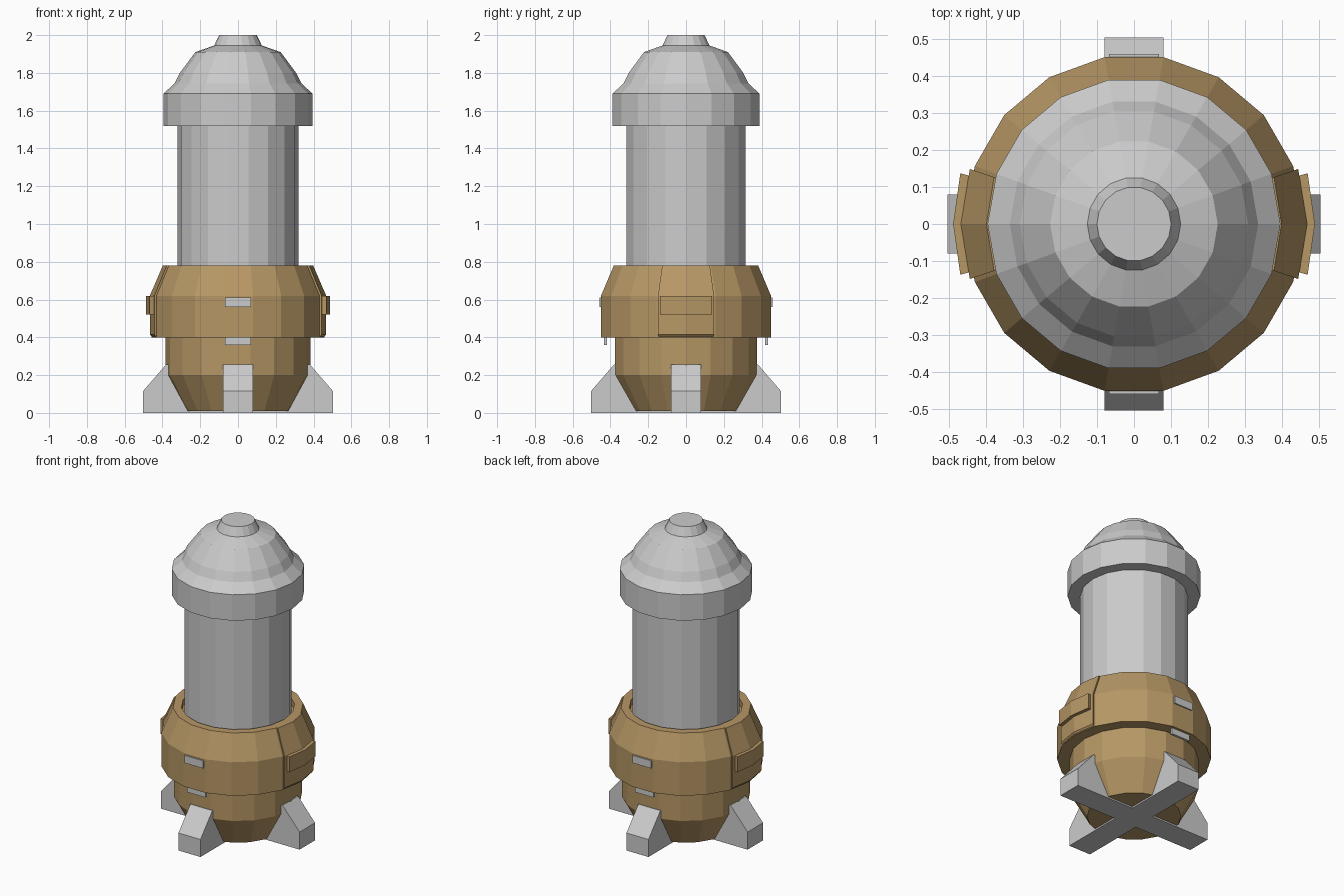
import bpy, bmesh
from math import cos, sin, radians

if "Cube" in bpy.data.objects:
    bpy.data.objects.remove(bpy.data.objects["Cube"])

brown = bpy.data.materials.new("brown_paint")
brown.diffuse_color = (0.47, 0.31, 0.13, 1)
brown.use_nodes = True
brown.node_tree.nodes["Principled BSDF"].inputs["Base Color"].default_value = brown.diffuse_color


def finish(name, bm, mat=None):
    bmesh.ops.remove_doubles(bm, verts=bm.verts, dist=1e-5)
    bmesh.ops.recalc_face_normals(bm, faces=bm.faces)
    me = bpy.data.meshes.new(name)
    bm.to_mesh(me)
    bm.free()
    if mat:
        me.materials.append(mat)
    ob = bpy.data.objects.new(name, me)
    bpy.context.collection.objects.link(ob)
    return ob


def sweep(name, profile, angles, full=True, mat=None):
    """Revolve a closed (radius, z) loop through the given angles."""
    bm = bmesh.new()
    rows = [[bm.verts.new((r * cos(radians(a)), r * sin(radians(a)), z))
             for r, z in profile] for a in angles]
    n = len(profile)
    for i in range(len(rows) if full else len(rows) - 1):
        p, q = rows[i], rows[(i + 1) % len(rows)]
        for j in range(n):
            k = (j + 1) % n
            if profile[j][0] == 0 and profile[k][0] == 0:
                continue
            if profile[j][0] == 0:
                bm.faces.new((p[j], q[k], p[k]))
            elif profile[k][0] == 0:
                bm.faces.new((p[j], q[j], p[k]))
            else:
                bm.faces.new((p[j], q[j], q[k], p[k]))
    if full:
        bmesh.ops.delete(bm, geom=[v for v in bm.verts if not v.link_faces], context='VERTS')
    else:
        bm.faces.new(rows[0])
        bm.faces.new(rows[-1])
    return finish(name, bm, mat)


def box(name, lo, hi):
    bm = bmesh.new()
    bmesh.ops.create_cube(bm, size=1)
    for v in bm.verts:
        v.co = [(a + b) / 2 + c * (b - a) for a, b, c in zip(lo, hi, v.co)]
    return finish(name, bm)


ring = [i * 20 for i in range(18)]

# Tapered lower body and wide collar
sweep("lower_body", [(0, .01), (.28, .01), (.383, .2), (.383, .42), (0, .42)], ring, mat=brown)
sweep("collar", [(.36, .4), (.457, .4), (.457, .62), (.388, .78), (.337, .78),
                 (.337, .74), (.30, .74)], ring, mat=brown)

# Central tube and domed cap
sweep("tube", [(0, .41), (.32, .41), (.32, 1.54), (0, 1.54)], ring)
sweep("dome_cap", [(0, 1.52), (.395, 1.52), (.395, 1.69), (.335, 1.745), (.308, 1.80),
                   (.226, 1.91), (.126, 1.945), (.1, 2.0), (0, 2.0)], ring)

# Raised panels and grips on the left and right of the collar
for side, base in (("right", 0), ("left", 180)):
    sweep(side + "_panel", [(.40, .405), (.458, .405), (.467, .415), (.467, .62),
                            (.398, .78), (.36, .78)],
          [base - 18.5, base, base + 18.5], False, brown)
    sweep(side + "_grip", [(.43, .52), (.488, .52), (.488, .62), (.43, .62)],
          [base - 16.3, base, base + 16.3], False, brown)

# Strap plates on the front and back of the collar
for side, s in (("front", -1), ("back", 1)):
    for part, y0, y1, z0, z1 in (("upper_tab", .43, .458, .56, .61),
                                 ("lower_tab", .418, .434, .36, .43)):
        ys = sorted((s * y0, s * y1))
        box(f"{side}_{part}", (-.068, ys[0], z0), (.068, ys[1], z1))

# Crossed foot bars with sloping ends
half = [(.503, 0), (.503, .115), (.38, .257)]
outline = half + [(-x, z) for x, z in reversed(half)]
for name, turn in (("foot_bar_x", False), ("foot_bar_y", True)):
    bm = bmesh.new()
    rows = []
    for w in (-.08, .08):
        rows.append([bm.verts.new((w, u, z) if turn else (u, w, z)) for u, z in outline])
        bm.faces.new(rows[-1])
    for i in range(6):
        k = (i + 1) % 6
        bm.faces.new((rows[0][i], rows[0][k], rows[1][k], rows[1][i]))
    finish(name, bm)
